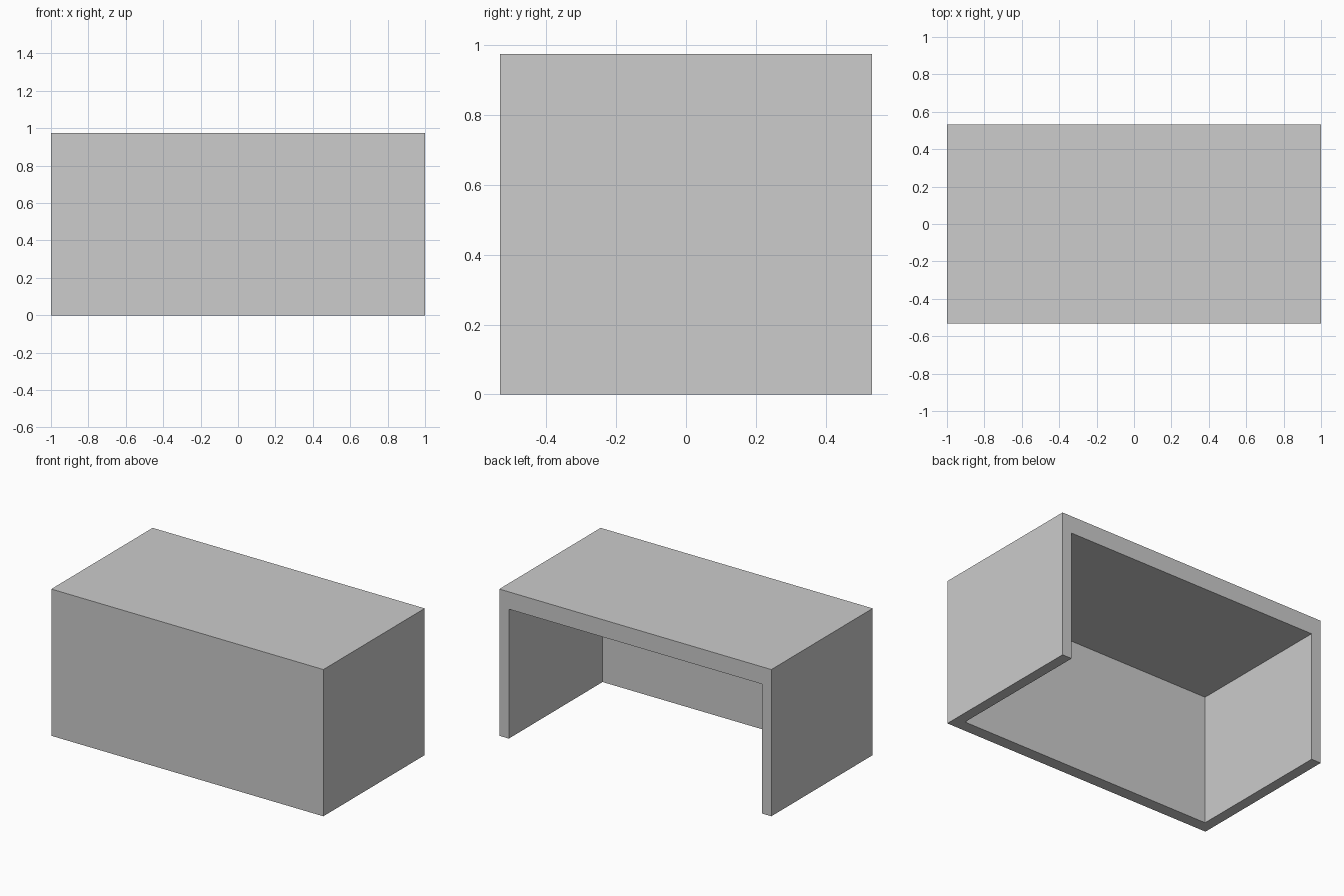
import bpy
import bmesh

cube = bpy.data.objects.get("Cube")
if cube:
    bpy.data.objects.remove(cube, do_unlink=True)

# Overall size and panel thicknesses
HALF_W, HALF_D, HEIGHT = 1.0, 0.532, 0.975
SIDE, FRONT, TOP = 0.07, 0.08, 0.115

grey = bpy.data.materials.new("light_grey")
grey.use_nodes = True
colour = (0.604, 0.604, 0.604, 1)
grey.diffuse_color = colour
grey.node_tree.nodes["Principled BSDF"].inputs["Base Color"].default_value = colour


def extrude_outline(bm, outline, y0, y1):
    """Extrude a closed x-z outline from y0 to y1."""
    face = bm.faces.new([bm.verts.new((x, y0, z)) for x, z in outline])
    result = bmesh.ops.extrude_face_region(bm, geom=[face], use_keep_orig=True)
    verts = [v for v in result["geom"] if isinstance(v, bmesh.types.BMVert)]
    bmesh.ops.translate(bm, verts=verts, vec=(0, y1 - y0, 0))


def make_part(name, outline, y0, y1):
    bm = bmesh.new()
    extrude_outline(bm, outline, y0, y1)
    bmesh.ops.recalc_face_normals(bm, faces=bm.faces)
    mesh = bpy.data.meshes.new(name)
    bm.to_mesh(mesh)
    bm.free()
    mesh.materials.append(grey)
    obj = bpy.data.objects.new(name, mesh)
    bpy.context.collection.objects.link(obj)
    return obj


# Desk shell: top and both sides as one arch, full depth
inner_x, inner_z = HALF_W - SIDE, HEIGHT - TOP
arch = [(-HALF_W, 0), (-HALF_W, HEIGHT), (HALF_W, HEIGHT), (HALF_W, 0),
        (inner_x, 0), (inner_x, inner_z), (-inner_x, inner_z), (-inner_x, 0)]
shell = make_part("desk_shell", arch, -HALF_D, HALF_D)

# Front panel closing the arch, welded into the shell as one solid
opening = [(-HALF_W, 0), (-HALF_W, HEIGHT), (HALF_W, HEIGHT), (HALF_W, 0)]
panel = make_part("front_panel", opening, -HALF_D, -HALF_D + FRONT)
panel.hide_render = True

union = shell.modifiers.new("join_front_panel", "BOOLEAN")
union.operation = "UNION"
union.solver = "EXACT"
union.object = panel
bpy.context.view_layer.objects.active = shell
shell.select_set(True)
bpy.ops.object.modifier_apply(modifier=union.name)
bpy.data.objects.remove(panel, do_unlink=True)
